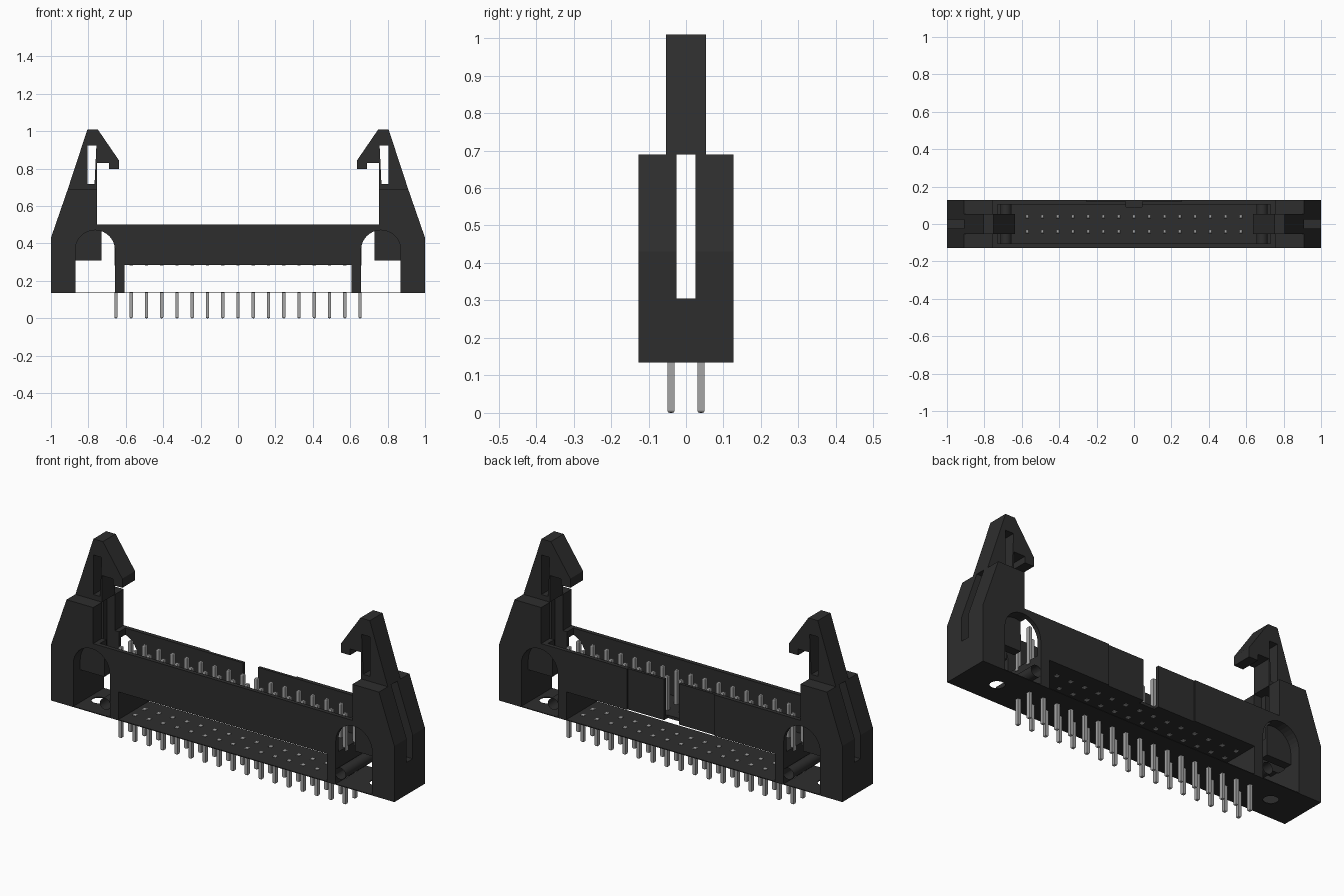
import bpy, bmesh
from math import sin, cos, pi

if "Cube" in bpy.data.objects:
    bpy.data.objects.remove(bpy.data.objects["Cube"])


def material(name, value):
    mat = bpy.data.materials.new(name)
    mat.use_nodes = True
    color = (value, value, value, 1)
    mat.diffuse_color = color
    node = next(n for n in mat.node_tree.nodes if n.type == "BSDF_PRINCIPLED")
    node.inputs["Base Color"].default_value = color
    node.inputs["Roughness"].default_value = 0.7
    return mat


BLACK = material("black plastic", 0.027)
METAL = material("grey metal", 0.38)


def finish(bm, name, mat):
    bmesh.ops.recalc_face_normals(bm, faces=bm.faces)
    mesh = bpy.data.meshes.new(name)
    bm.to_mesh(mesh)
    bm.free()
    obj = bpy.data.objects.new(name, mesh)
    bpy.context.collection.objects.link(obj)
    mesh.materials.append(mat)
    return obj


def prism(name, points, y0, y1, mat=BLACK):
    """Extrude an x-z outline from y0 to y1."""
    bm = bmesh.new()
    face = bm.faces.new([bm.verts.new((x, y0, z)) for x, z in points])
    ext = bmesh.ops.extrude_face_region(bm, geom=[face])
    verts = [v for v in ext["geom"] if isinstance(v, bmesh.types.BMVert)]
    bmesh.ops.translate(bm, vec=(0, y1 - y0, 0), verts=verts)
    return finish(bm, name, mat)


def box(name, x0, x1, y0, y1, z0, z1):
    return prism(name, [(x0, z0), (x1, z0), (x1, z1), (x0, z1)], y0, y1)


def cut(obj, cutter):
    cutter.hide_render = True
    mod = obj.modifiers.new("cut", "BOOLEAN")
    mod.operation = "DIFFERENCE"
    mod.solver = "EXACT"
    mod.object = cutter
    with bpy.context.temp_override(object=obj, active_object=obj):
        bpy.ops.object.modifier_apply(modifier=mod.name)
    bpy.data.objects.remove(cutter)


def flip(points, side):
    return [(side * x, z) for x, z in points]


W = 0.127       # half depth of the housing
BASE = 0.135    # underside of the plastic

# Housing with end towers, from one mirrored outline
half = [(0.608, 0.285), (0.608, BASE), (0.658, BASE), (0.658, 0.31), (0.87, 0.31),
        (0.87, BASE), (1, BASE), (1, 0.43), (0.91, 0.69), (0.755, 0.69), (0.755, 0.5)]
housing = prism("housing", half + flip(half, -1)[::-1], -W, W)

# Pin cavity, keying gap and shallow panel on the back wall
cut(housing, box("cutter", -0.73, 0.73, -0.105, 0.105, 0.3, 0.6))
cut(housing, box("cutter", -0.043, 0.043, 0.09, 0.2, 0.27, 0.6))
cut(housing, box("cutter", -0.255, 0.255, 0.12, 0.2, 0.27, 0.6))

arch = [(0.764 + 0.106 * cos(a * pi / 16), 0.365 + 0.106 * sin(a * pi / 16))
        for a in range(17)]
arch = [(0.87, 0.3)] + arch + [(0.658, 0.3)]
window = [(0.805, 0.717), (0.767, 0.717), (0.757, 0.925), (0.805, 0.925)]
hook = [(0.755, 0.69), (0.91, 0.69), (0.805, 1.01), (0.75, 1.01), (0.637, 0.845),
        (0.637, 0.797), (0.69, 0.797), (0.69, 0.83), (0.755, 0.83)]

for side, word in ((1, "left"), (-1, "right")):
    # Latch slot through the tower, wider on the inner side
    x0, x1 = sorted((side * 0.7, side * 1.1))
    cut(housing, box("cutter", x0, x1, -0.025, 0.025, 0.305, 0.8))
    x0, x1 = sorted((side * 0.7, side * 0.8))
    cut(housing, box("cutter", x0, x1, -0.053, 0.053, 0.4, 0.8))

    # Arched recesses, front and back
    for y in (-1, 1):
        y0, y1 = sorted((y * 0.07, y * 0.2))
        cut(housing, prism("cutter", flip(arch, side), y0, y1))

    # Hooked latch with a window
    latch = prism(word + "_latch", flip(hook, side), -0.053, 0.053)
    cut(latch, prism("cutter", flip(window, side), -0.1, 0.1))

    # Open sleeve running front to back
    bm = bmesh.new()
    bmesh.ops.create_cone(bm, cap_ends=False, segments=24, radius1=0.03,
                          radius2=0.03, depth=2 * W)
    for v in bm.verts:
        v.co = (v.co.x + side * 0.685, v.co.z, v.co.y + 0.2)
    for f in bm.faces:
        f.smooth = True
    finish(bm, word + "_sleeve", BLACK)

# Thin bottom plate with mounting holes
plate = box("bottom_plate", -0.875, 0.875, -W, W, BASE, BASE + 0.004)
for side in (-1, 1):
    bm = bmesh.new()
    bmesh.ops.create_cone(bm, cap_ends=True, segments=24, radius1=0.036,
                          radius2=0.036, depth=0.1)
    bmesh.ops.translate(bm, vec=(side * 0.81, 0, BASE), verts=bm.verts)
    cut(plate, finish(bm, "cutter", BLACK))


def pin_rows(name, z0, z1, tip):
    """Two rows of square pins tapered at the tip end."""
    bm = bmesh.new()
    for i in range(-8, 9):
        for y in (-0.04, 0.04):
            pin = bmesh.ops.create_cube(bm, size=1)["verts"]
            for v in pin:
                top = v.co.z > 0
                v.co = (v.co.x * 0.017 + i * 0.0816, v.co.y * 0.019 + y, z1 if top else z0)
            ends = {e for v in pin for e in v.link_edges
                    if all(abs(w.co.z - tip) < 0.001 for w in e.verts)}
            bmesh.ops.bevel(bm, geom=list(ends), offset=0.006, segments=2,
                            profile=0.5, affect="EDGES")
    return finish(bm, name, METAL)


pin_rows("contact_pins", 0.283, 0.48, 0.48)
pin_rows("solder_pins", 0, BASE + 0.006, 0)
